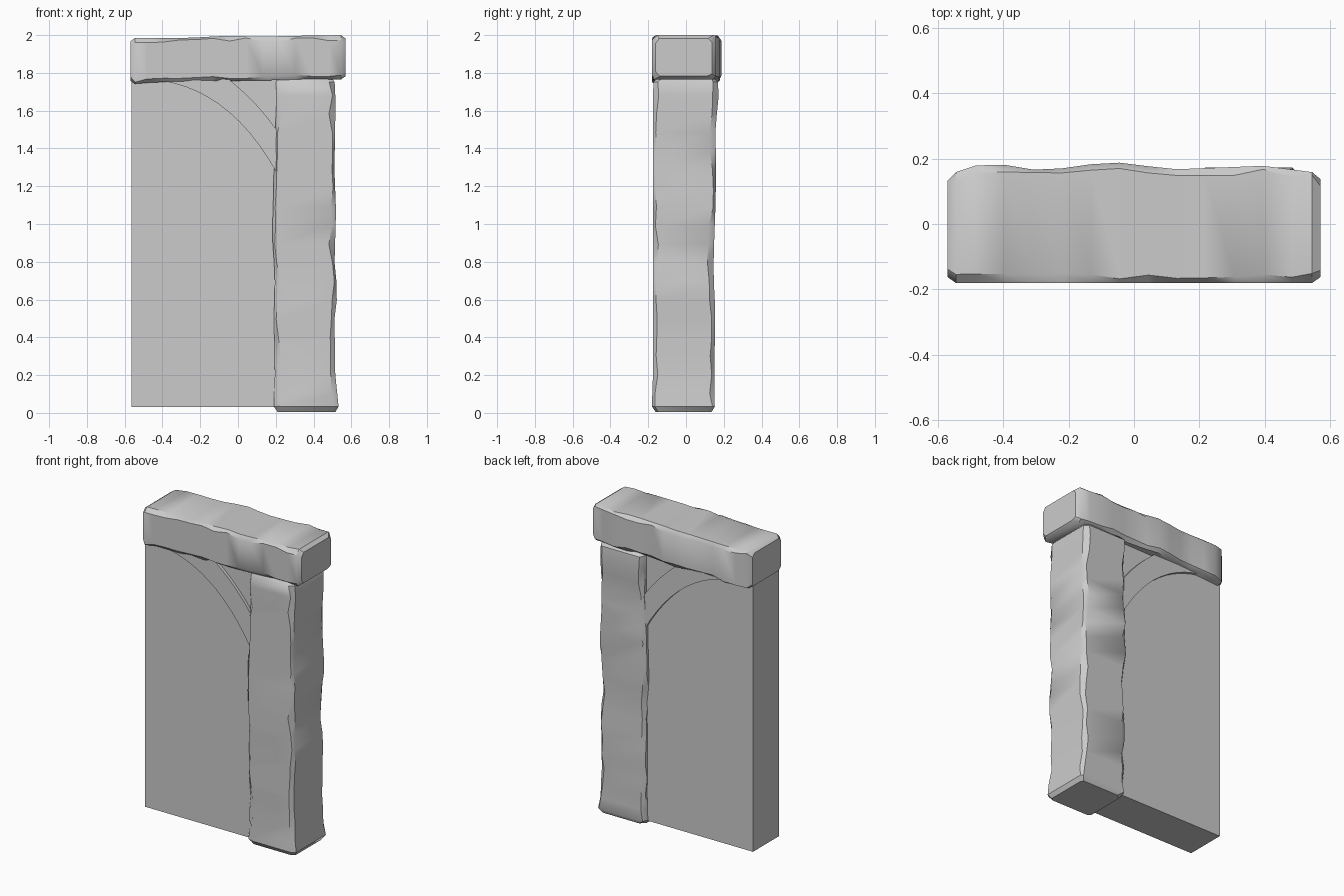
import bpy, bmesh, math, random
from mathutils import Vector

random.seed(4)
cube = bpy.data.objects.get("Cube")
if cube:
    bpy.data.objects.remove(cube, do_unlink=True)

stone_grey = bpy.data.materials.new("stone grey")
stone_grey.use_nodes = True
GREY = (0.6, 0.6, 0.6, 1)
stone_grey.diffuse_color = GREY
stone_grey.node_tree.nodes["Principled BSDF"].inputs["Base Color"].default_value = GREY


def finish(bm, name, angle=35):
    """Turn a bmesh into a named, shaded stone object."""
    bmesh.ops.recalc_face_normals(bm, faces=bm.faces)
    mesh = bpy.data.meshes.new(name)
    bm.to_mesh(mesh)
    bm.free()
    mesh.materials.append(stone_grey)
    obj = bpy.data.objects.new(name, mesh)
    bpy.context.collection.objects.link(obj)
    bpy.ops.object.select_all(action='DESELECT')
    obj.select_set(True)
    bpy.context.view_layer.objects.active = obj
    bpy.ops.object.shade_smooth_by_angle(angle=math.radians(angle))
    return obj


def lerp_rows(rows, t):
    """Interpolate a station between the listed ones."""
    for a, b in zip(rows, rows[1:]):
        if t <= b[0]:
            f = (t - a[0]) / (b[0] - a[0])
            return [u + (v - u) * f for u, v in zip(a[1:], b[1:])]
    return rows[-1][1:]


def hewn_block(name, rows, place, steps, chip):
    """Loft chipped, chamfered sections (u0, u1, v0, v1) along an axis."""
    bm = bmesh.new()
    start, end = rows[0][0], rows[-1][0]
    stations = [start + (end - start) * i / steps for i in range(steps + 1)]
    stations = [start, start + chip] + stations[1:-1] + [end - chip, end]
    rings = []
    for i, t in enumerate(stations):
        u0, u1, v0, v1 = lerp_rows(rows, t)
        if i in (0, len(stations) - 1):
            u0, u1, v0, v1 = u0 + chip * .7, u1 - chip * .7, v0 + chip * .7, v1 - chip * .7
        ring = []
        for u, v, su, sv in ((u0, v0, 1, 1), (u1, v0, -1, 1),
                             (u1, v1, -1, -1), (u0, v1, 1, -1)):
            cu, cv = (chip * random.uniform(.35, 1.2) for _ in range(2))
            pair = [(u, v + sv * cv), (u + su * cu, v)]
            if su != sv:
                pair.reverse()
            ring += [bm.verts.new(place(t, *p)) for p in pair]
        rings.append(ring)
    n = len(rings[0])
    for a, b in zip(rings, rings[1:]):
        for k in range(n):
            bm.faces.new((a[k], a[(k + 1) % n], b[(k + 1) % n], b[k]))
    bm.faces.new(rings[0])
    bm.faces.new(rings[-1])
    return finish(bm, name)


# Upright pillar: z, left, right, front, back
hewn_block("pillar", [
    (0.005, .19, .535, -.18, .155), (.06, .19, .53, -.18, .15),
    (.2, .195, .515, -.175, .15), (.55, .19, .51, -.175, .155),
    (.64, .195, .535, -.175, .15), (.74, .195, .51, -.175, .145),
    (.95, .18, .515, -.175, .15), (1.04, .185, .52, -.175, .155),
    (1.3, .19, .51, -.175, .16), (1.5, .2, .515, -.175, .155),
    (1.7, .2, .515, -.175, .175), (1.78, .2, .51, -.17, .165)],
    lambda t, u, v: (u, v, t), 18, .028)

# Lintel beam: x, front, back, bottom, top
hewn_block("lintel", [
    (-.57, -.18, .15, 1.74, 1.985), (-.45, -.18, .19, 1.75, 1.985),
    (-.3, -.18, .165, 1.755, 1.985), (-.19, -.18, .172, 1.76, 1.988),
    (-.08, -.18, .192, 1.757, 1.997), (.12, -.18, .167, 1.76, 1.992),
    (.4, -.18, .178, 1.765, 1.998), (.57, -.18, .155, 1.765, 2.0)],
    lambda t, u, v: (t, u, v), 13, .025)


def prism(name, outline, front, back):
    """Extrude an x-z outline through the depth."""
    bm = bmesh.new()
    face = bm.faces.new([bm.verts.new((x, front, z)) for x, z in outline])
    moved = bmesh.ops.extrude_face_region(bm, geom=[face])["geom"]
    bmesh.ops.translate(bm, vec=Vector((0, back - front, 0)),
                        verts=[v for v in moved if isinstance(v, bmesh.types.BMVert)])
    return finish(bm, name)


# Plain infill wall
prism("wall", [(-.565, .03), (.22, .03), (.22, 1.78), (-.565, 1.78)], -.145, .12)


def arc(p0, p1, p2, count=12):
    """Quadratic curve through the arch brace."""
    p0, p1, p2 = Vector(p0), Vector(p1), Vector(p2)
    return [p0 * (1 - t) ** 2 + p1 * 2 * t * (1 - t) + p2 * t * t
            for t in (i / count for i in range(count + 1))]


# Curved brace between lintel and pillar
lower = arc((-.47, 1.765), (-.06, 1.74), (.2, 1.28))
upper = arc((.21, 1.49), (.1, 1.65), (-.06, 1.775))
prism("arch_brace", lower + upper, -.165, .14)
